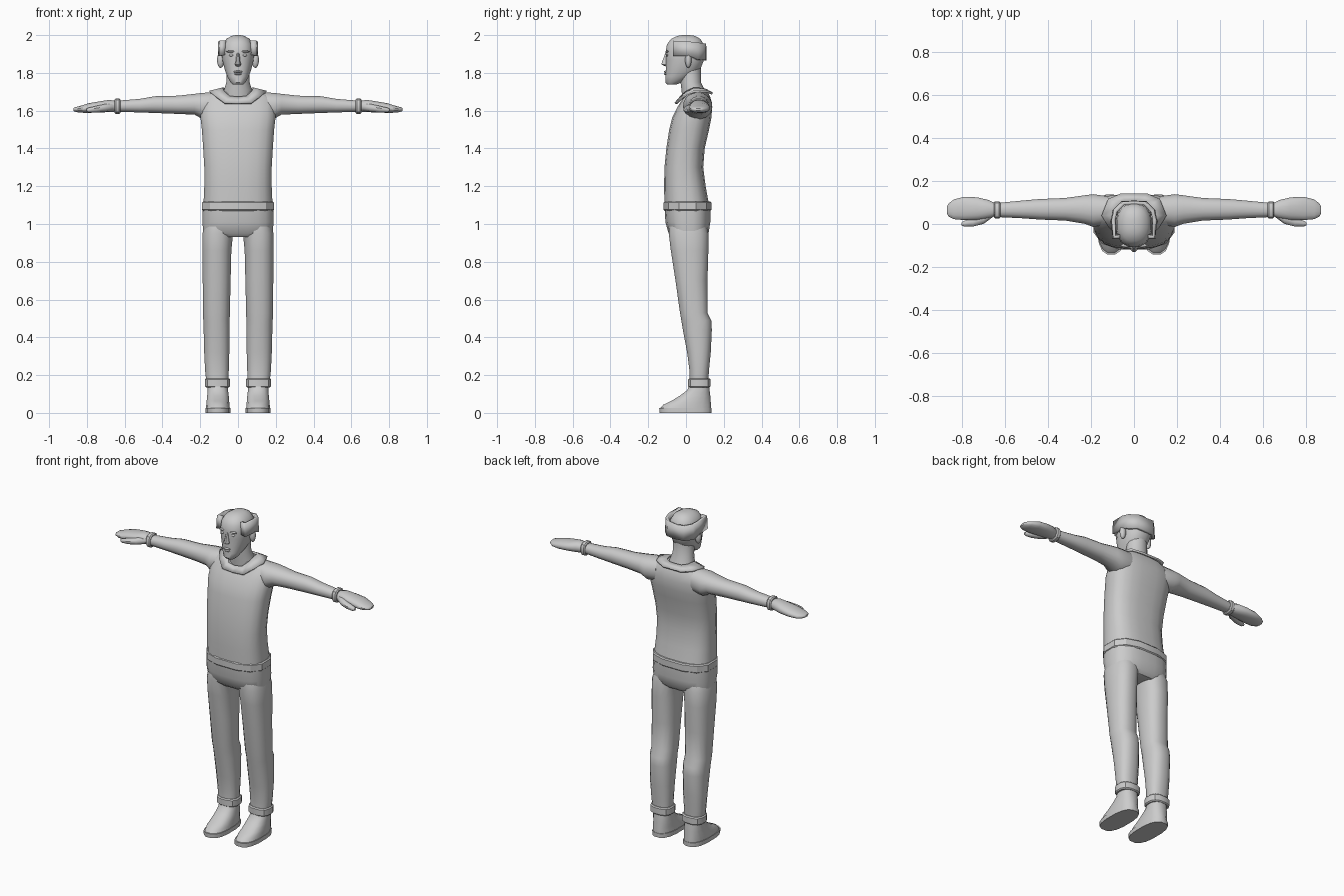
import bpy
import bmesh
import math
from mathutils import Vector

cube = bpy.data.objects.get("Cube")
if cube:
    bpy.data.objects.remove(cube, do_unlink=True)

grey = bpy.data.materials.new("light grey")
grey.use_nodes = True
grey.diffuse_color = (0.6, 0.6, 0.6, 1)
grey.node_tree.nodes["Principled BSDF"].inputs["Base Color"].default_value = grey.diffuse_color

CM = 0.01  # part sizes below are in hundredths of a unit


def finish(name, bm, mirror=False, thickness=0, angle=40):
    """Turn a bmesh into a shaded object, optionally thickened and mirrored."""
    bmesh.ops.recalc_face_normals(bm, faces=bm.faces)
    mesh = bpy.data.meshes.new(name)
    bm.to_mesh(mesh)
    bm.free()
    obj = bpy.data.objects.new(name, mesh)
    bpy.context.collection.objects.link(obj)
    mesh.materials.append(grey)
    bpy.ops.object.select_all(action="DESELECT")
    obj.select_set(True)
    bpy.context.view_layer.objects.active = obj
    bpy.ops.object.shade_smooth_by_angle(angle=math.radians(angle))
    if mirror:
        mod = obj.modifiers.new("mirror", "MIRROR")
        mod.use_clip = True
    if thickness:
        mod = obj.modifiers.new("thickness", "SOLIDIFY")
        mod.thickness = thickness
        mod.offset = 0
    return obj


def loft(name, rings, axis="z", sides=16, power=2.4, mirror=False, angle=40):
    """Skin rounded sections; each ring is position, then low/high of the two other axes."""
    bm = bmesh.new()
    loops = []
    for pos, a0, a1, b0, b1 in rings:
        loop = []
        for i in range(sides):
            t = math.tau * (i + 0.5) / sides
            c, s = math.cos(t), math.sin(t)
            u = math.copysign(abs(c) ** (2 / power), c)
            v = math.copysign(abs(s) ** (2 / power), s)
            a = (a0 + a1) / 2 + u * (a1 - a0) / 2
            b = (b0 + b1) / 2 + v * (b1 - b0) / 2
            co = (a, b, pos) if axis == "z" else (pos, a, b)
            loop.append(bm.verts.new(Vector(co) * CM))
        loops.append(loop)
    for low, high in zip(loops, loops[1:]):
        for i in range(sides):
            j = (i + 1) % sides
            bm.faces.new((low[i], low[j], high[j], high[i]))
    bm.faces.new(loops[0])
    bm.faces.new(loops[-1])
    return finish(name, bm, mirror, angle=angle)


def strip(name, first, second, thickness, mirror=True):
    """Bridge two paths with quads and thicken the sheet."""
    bm = bmesh.new()
    a, b = [[bm.verts.new(Vector(p) * CM) for p in path] for path in (first, second)]
    for i in range(len(a) - 1):
        bm.faces.new((a[i], a[i + 1], b[i + 1], b[i]))
    return finish(name, bm, mirror, thickness, angle=30)


def blob(name, centre, size, mirror=False):
    """A small stretched sphere."""
    bm = bmesh.new()
    bmesh.ops.create_uvsphere(bm, u_segments=12, v_segments=8, radius=CM)
    bmesh.ops.scale(bm, vec=size, verts=bm.verts)
    bmesh.ops.translate(bm, vec=Vector(centre) * CM, verts=bm.verts)
    return finish(name, bm, mirror)


def band(name, low, high, a0, a1, b0, b1, axis="z", mirror=False):
    """A cuff with slightly chamfered rims."""
    e = 0.6
    slim = (a0 + e, a1 - e, b0 + e, b1 - e)
    full = (a0, a1, b0, b1)
    rings = [(low, *slim), (low + e, *full), (high - e, *full), (high, *slim)]
    return loft(name, rings, axis, sides=12, power=2.6, mirror=mirror, angle=30)


# Jumper body and hem
loft("torso", [
    (109, -18.5, 18.5, -11.5, 12.5), (120, -18, 18, -11.7, 10.5),
    (130, -18, 18, -11.5, 9.2), (140, -18.6, 18.6, -10.5, 10),
    (150, -19.3, 19.3, -9, 12.3), (156, -20, 20, -7.5, 13.5),
    (162, -20, 20, -4.5, 14), (167, -19, 19, -1.5, 13),
    (170, -13, 13, 0, 11.5)], sides=20, power=2.7)
band("jumper_hem", 107, 112, -19.5, 19.5, -12.2, 13.8)

# Sleeves, wrist cuffs and hands
loft("sleeve", [
    (12, 0, 13, 156, 170), (19, -1.5, 14, 155.5, 169.5), (23, 0, 13.5, 157.8, 169),
    (32, 1.5, 12.2, 158.2, 168), (44, 2, 11.7, 158.7, 167.7),
    (52, 2.6, 11, 159, 166.3), (64, 3.2, 9.8, 159.4, 165.3)],
    axis="x", power=2.2, mirror=True)
band("wrist_cuff", 62.3, 65.3, 2.4, 10.7, 158.2, 166.5, axis="x", mirror=True)
loft("hand", [
    (64, 3.8, 9.5, 159.5, 165), (68, 2.5, 11.3, 159.2, 165.8),
    (73, 1.8, 12.5, 159, 165), (79, 1.7, 12.8, 158.8, 164),
    (84, 2.2, 11.5, 158.9, 162.4), (86.5, 3.5, 9.5, 159.5, 161.8),
    (87.2, 5, 8, 160, 161.2)], axis="x", power=2.2, mirror=True)
loft("thumb", [
    (66, 3, 6, 160, 164), (70, 0, 5, 159.4, 163.6), (75, -1.3, 3, 159, 162.5),
    (79, -1.3, 1.6, 159, 161.6), (80.3, -0.6, 0.8, 159.6, 161)],
    axis="x", sides=10, power=2, mirror=True)

# Trousers and ankle cuffs
loft("trouser_seat", [
    (93, -15, 15, -7, 10), (95, -18.5, 18.5, -9.3, 12),
    (101, -19, 19, -11, 13), (109, -18.8, 18.8, -11.5, 13)], sides=20, power=2.7)
loft("trouser_leg", [
    (18, 5, 17, 1.8, 12), (22, 4.8, 17.5, 1.8, 12.2), (32, 4.5, 18, 0.5, 13.2),
    (44, 4.3, 18.3, -1.8, 13.8), (49, 4.3, 18.5, -2.6, 13.5),
    (53, 4.2, 18.6, -3.3, 11.5), (70, 3.8, 18.8, -5.7, 11.5),
    (86, 3.4, 19, -8.2, 12), (95, 2.5, 18.9, -9.3, 12), (99, 1, 18, -9, 11)], mirror=True)
band("ankle_cuff", 13.5, 18.3, 4, 17.7, 1, 13.2, mirror=True)

# Shoes
loft("sole", [(0, 4, 17.2, -14.2, 13.7), (2.6, 4, 17.2, -14.4, 13.8)],
     power=2.6, mirror=True)
loft("shoe", [
    (2, 4.2, 17, -14.2, 13.6), (4.3, 4.4, 16.9, -12.3, 13.5), (6.3, 4.6, 16.7, -8, 13.2),
    (9, 4.8, 16.4, -3.5, 13), (12, 5.2, 16.2, 0.5, 12.6), (15, 5.4, 16, 1.8, 12.3)],
    mirror=True)

# Neck and collar
loft("neck", [(166, -8, 8, -2, 11), (171, -7.5, 7.5, -2.5, 10),
              (175, -6.3, 6.3, -3, 8), (184, -6, 6, -4, 8)], power=2)
strip("collar",
      [(0, -5.6, 163.8), (7, -5, 164), (11.5, -1.5, 167.3), (15, 4, 170),
       (12, 11.5, 170), (6, 14, 169), (0, 14, 169)],
      [(0, -2.8, 167), (4.5, -2.5, 167.5), (7.2, 0.5, 170), (8, 4, 171.7),
       (7, 8.5, 171.5), (4, 10.3, 171), (0, 10.5, 171)], 0.012)

# Head and face
loft("head", [
    (173.8, -2.8, 2.8, -9.8, -5), (175, -4, 4, -11, -2.5), (178, -5.7, 5.7, -10.9, 3),
    (181.5, -7, 7, -10.8, 7.5), (187, -8.4, 8.4, -10.7, 9.7),
    (191, -8.5, 8.5, -10.9, 10), (195, -8, 8, -10.2, 9.5), (198, -6.2, 6.2, -8, 7.7),
    (199.6, -3.4, 3.4, -4.5, 4.8), (200, -1.2, 1.2, -1.8, 2)], sides=20, power=2.3)
loft("nose", [(183.5, -1.2, 1.2, -11, -9), (184.5, -1.8, 1.8, -13.2, -9),
              (186, -1.3, 1.3, -12.8, -9), (190.5, -0.8, 0.8, -11, -9)], sides=8, power=2)
blob("brow", (3.7, -10, 191.3), (2.4, 0.9, 0.6), mirror=True)
blob("eye", (3.6, -10, 189.4), (1.3, 0.6, 0.7), mirror=True)
blob("upper_lip", (0, -10.8, 180.6), (2.3, 0.9, 0.6))
blob("lower_lip", (0, -10.7, 179.4), (1.9, 0.9, 0.6))
blob("ear", (9.2, 1.2, 186.8), (1.9, 1.7, 4.2), mirror=True)

# Hair around the sides and back of the head
strip("hair_band",
      [(7, -6, 189.5), (9.5, -6.3, 189), (9.8, 2, 188.8), (9.2, 6, 187),
       (5.5, 9.8, 186.8), (0, 10, 186.5)],
      [(6.5, -5.8, 197), (9.2, -6, 197), (9.6, 2, 196.5), (8.6, 6, 196),
       (5, 9.6, 195.5), (0, 9.8, 195.2)], 0.018)
